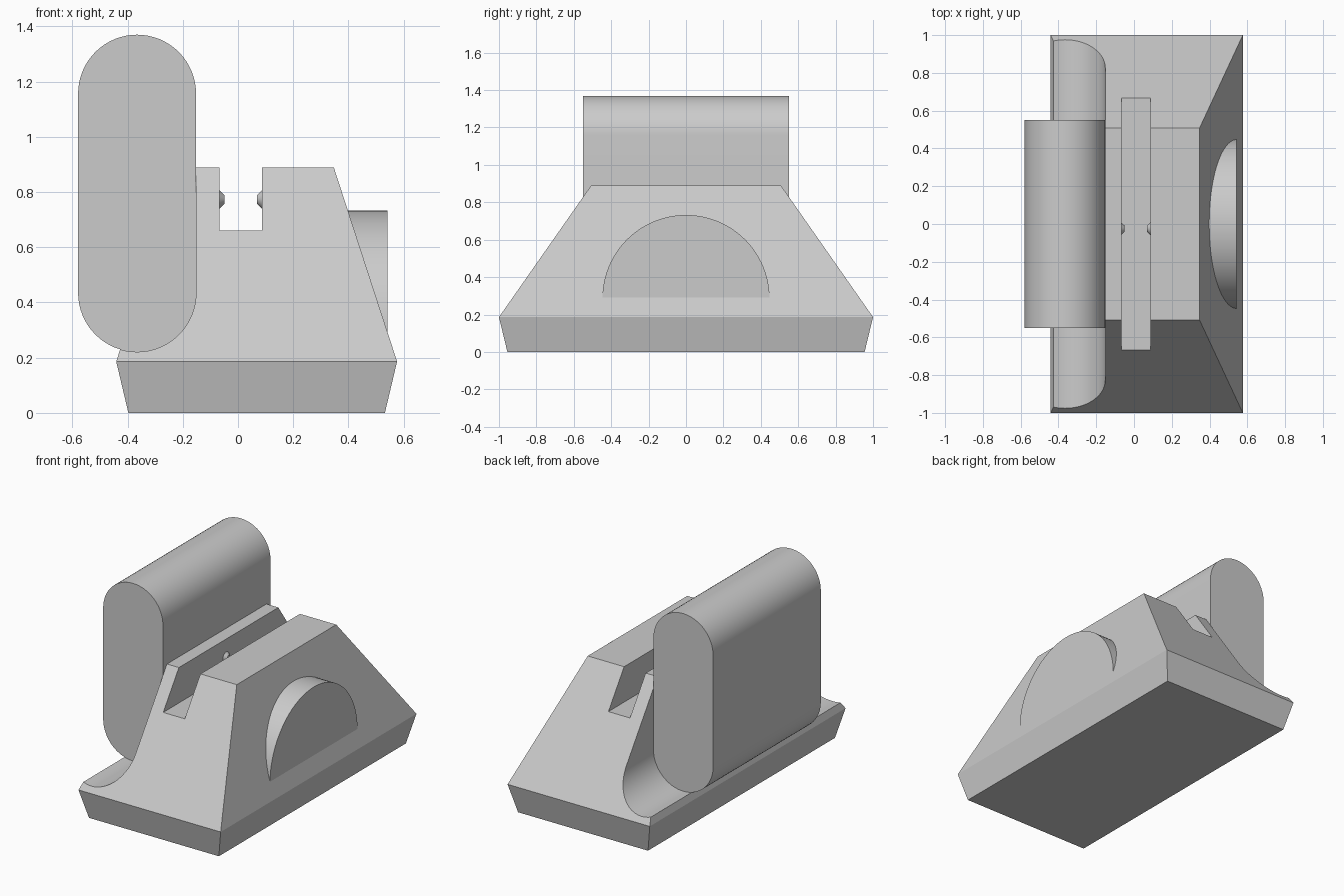
import bpy, bmesh, math
from mathutils import Vector

if "Cube" in bpy.data.objects:
    bpy.data.objects.remove(bpy.data.objects["Cube"], do_unlink=True)

grey = bpy.data.materials.new("plain grey")
grey.use_nodes = True
grey.diffuse_color = (0.6, 0.6, 0.6, 1)
grey.node_tree.nodes["Principled BSDF"].inputs["Base Color"].default_value = (0.6, 0.6, 0.6, 1)


def finish(name, bm):
    bmesh.ops.recalc_face_normals(bm, faces=bm.faces)
    mesh = bpy.data.meshes.new(name)
    bm.to_mesh(mesh)
    bm.free()
    mesh.materials.append(grey)
    obj = bpy.data.objects.new(name, mesh)
    bpy.context.collection.objects.link(obj)
    return obj


def loft(name, rings):
    """Closed solid through rings that share the same point count."""
    bm = bmesh.new()
    loops = [[bm.verts.new(p) for p in ring] for ring in rings]
    n = len(loops[0])
    for a, b in zip(loops, loops[1:]):
        for i in range(n):
            j = (i + 1) % n
            bm.faces.new((a[i], a[j], b[j], b[i]))
    bm.faces.new(loops[0])
    bm.faces.new(loops[-1])
    return finish(name, bm)


def rect(x0, x1, y, z):
    return [(x0, -y, z), (x1, -y, z), (x1, y, z), (x0, y, z)]


def arc(cx, cz, r, start, steps=32):
    return [(cx + r * math.cos(start + math.pi * i / steps),
             cz + r * math.sin(start + math.pi * i / steps)) for i in range(steps + 1)]


def along_y(name, profile, y):
    return loft(name, [[(x, s * y, z) for x, z in profile] for s in (-1, 1)])


def smooth(obj):
    bpy.ops.object.select_all(action='DESELECT')
    obj.select_set(True)
    bpy.context.view_layer.objects.active = obj
    bpy.ops.object.shade_smooth_by_angle(angle=math.radians(30))


def cut(obj, cutter):
    mod = obj.modifiers.new("cut", 'BOOLEAN')
    mod.operation, mod.solver, mod.object = 'DIFFERENCE', 'EXACT', cutter
    bpy.context.view_layer.objects.active = obj
    bpy.ops.object.modifier_apply(modifier=mod.name)
    bpy.data.objects.remove(cutter, do_unlink=True)


# Tapered base block with a flared foot
block = loft("base_block", [rect(-0.397, 0.532, 0.955, 0),
                            rect(-0.441, 0.576, 1.0, 0.186),
                            rect(-0.212, 0.347, 0.508, 0.889)])

# Rounded upright bar and the cradle it rests in
bar_profile = arc(-0.3655, 1.156, 0.2135, 0) + arc(-0.3655, 0.4345, 0.2135, math.pi)
cut(block, along_y("cradle_cutter", bar_profile, 1.2))
bar = along_y("rounded_bar", bar_profile, 0.55)
smooth(bar)

# Square slot along the top
cut(block, along_y("slot_cutter", [(-0.067, 0.66), (0.087, 0.66), (0.087, 1.1), (-0.067, 1.1)], 1.2))
smooth(block)

# Half-round boss on the sloping side
boss_profile = arc(0, 0.285, 0.447, 0, 48)
boss = loft("half_round_boss", [[(x, y, z) for y, z in boss_profile] for x in (0.3, 0.542)])
smooth(boss)

# Small detent bumps facing each other inside the slot
for side, wall in ((1, -0.067), (-1, 0.087)):
    bump = loft("left_bump" if side < 0 else "right_bump",
                [[(wall + side * d, -0.025 + y, 0.773 + z) for y, z in arc(0, 0, r, 0, 12)[:-1]
                  + arc(0, 0, r, math.pi, 12)[:-1]]
                 for d, r in ((-0.01, 0.033), (0, 0.033), (0.018, 0.016))])
    smooth(bump)
